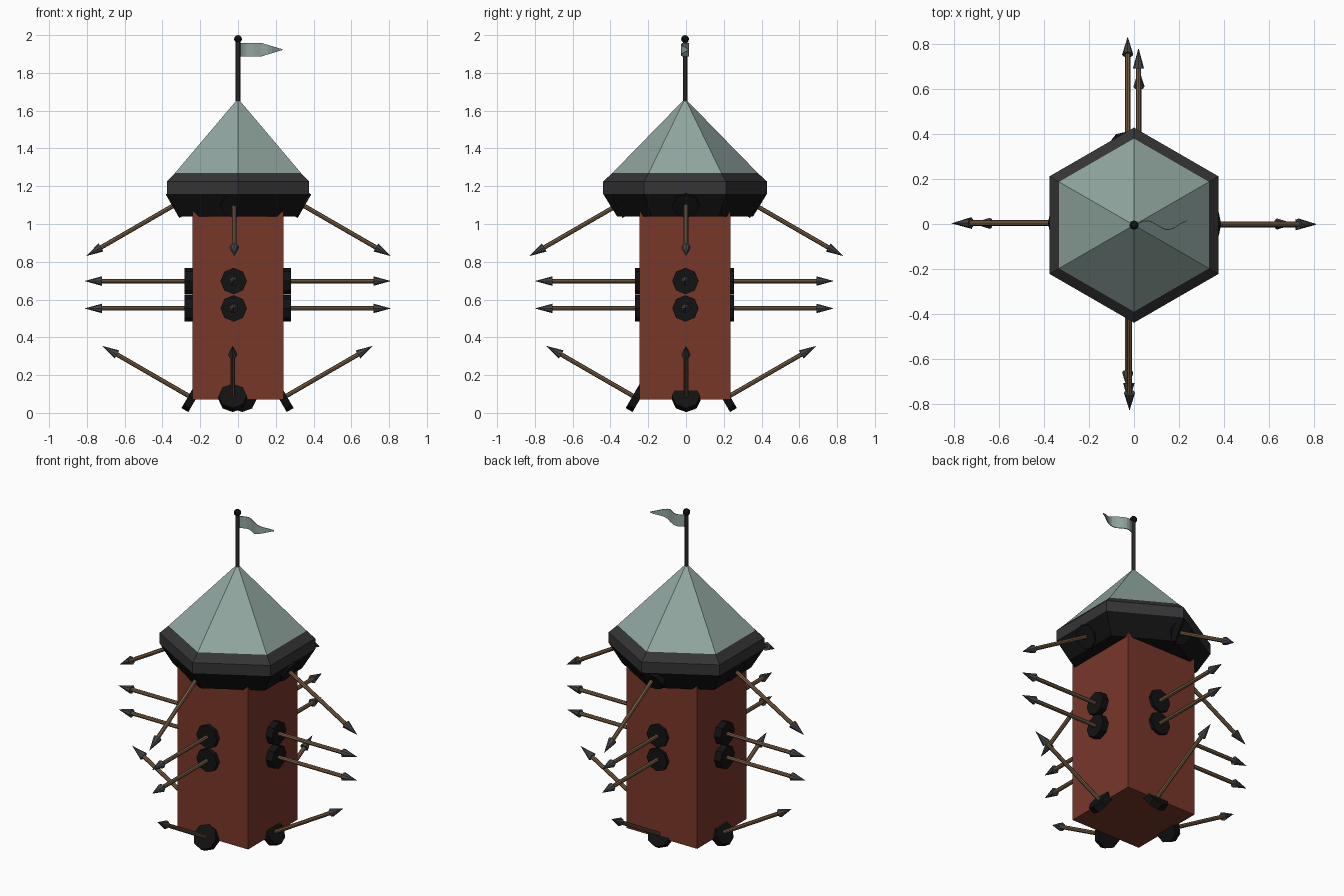
import bpy, bmesh
from math import sin, cos, pi
from mathutils import Vector, Matrix

if "Cube" in bpy.data.objects:
    bpy.data.objects.remove(bpy.data.objects["Cube"])


def mat(name, r, g, b):
    m = bpy.data.materials.new(name)
    m.diffuse_color = (r, g, b, 1)
    m.use_nodes = True
    m.node_tree.nodes["Principled BSDF"].inputs["Base Color"].default_value = m.diffuse_color
    return m


BRICK = mat("brick_red", 0.19, 0.038, 0.022)
ROOF = mat("grey_green", 0.28, 0.38, 0.35)
DARK = mat("dark_grey", 0.035, 0.035, 0.037)
BLACK = mat("black", 0.006, 0.006, 0.006)
WOOD = mat("wood", 0.2, 0.115, 0.06)
STEEL = mat("steel", 0.06, 0.06, 0.065)


def make(name, bm, material):
    bmesh.ops.recalc_face_normals(bm, faces=bm.faces)
    me = bpy.data.meshes.new(name)
    bm.to_mesh(me)
    bm.free()
    me.materials.append(material)
    ob = bpy.data.objects.new(name, me)
    bpy.context.collection.objects.link(ob)
    return ob


def tube(name, a, b, r1, r2, sides, material, spin=0.0):
    """Prism or cone from point a to point b."""
    a, b = Vector(a), Vector(b)
    d = b - a
    bm = bmesh.new()
    m = (Matrix.Translation((a + b) / 2) @ d.to_track_quat('Z', 'Y').to_matrix().to_4x4()
         @ Matrix.Rotation(spin, 4, 'Z'))
    bmesh.ops.create_cone(bm, cap_ends=True, segments=sides, radius1=r1, radius2=r2,
                          depth=d.length, matrix=m)
    return make(name, bm, material)


def hex_rings(name, rings, material):
    """Closed six-sided solid with corners on the y axis; rings are (radius, z)."""
    bm = bmesh.new()
    loops = [[bm.verts.new((r * sin(k * pi / 3), CY + r * cos(k * pi / 3), z))
              for k in range(6)] for r, z in rings]
    for lo, hi in zip(loops, loops[1:]):
        for k in range(6):
            n = (k + 1) % 6
            bm.faces.new((lo[k], lo[n], hi[n], hi[k]))
    bm.faces.new(loops[0])
    bm.faces.new(loops[-1])
    bmesh.ops.remove_doubles(bm, verts=bm.verts, dist=1e-5)
    return make(name, bm, material)


CY = -0.005

# square tower
bm = bmesh.new()
bmesh.ops.create_cube(bm, size=1, matrix=Matrix.Translation((0, CY, 0.585))
                      @ Matrix.Diagonal((0.48, 0.48, 1.03, 1)))
make("tower_body", bm, BRICK)

# roof: flared underside, rim band, pyramid
hex_rings("roof_underside", [(0.36, 1.04), (0.434, 1.16)], BLACK)
hex_rings("roof_rim", [(0.434, 1.16), (0.434, 1.225), (0.385, 1.27)], DARK)
hex_rings("roof_pyramid", [(0.385, 1.27), (0.004, 1.66)], ROOF)

# flag pole with finial
tube("flag_pole", (0, CY, 1.6), (0, CY, 1.97), 0.012, 0.012, 8, DARK)
bm = bmesh.new()
bmesh.ops.create_uvsphere(bm, u_segments=8, v_segments=6, radius=0.021,
                          matrix=Matrix.Translation((0, CY, 1.979)))
make("pole_finial", bm, BLACK)

# waving pennant
bm = bmesh.new()
rows = []
N = 12
for i in range(N + 1):
    t = i / N
    h = 0.036 if t < 0.5 else 0.036 - 0.034 * (t - 0.5) / 0.5
    y = CY + 0.02 * sin(t * 2.4 * pi)
    rows.append([bm.verts.new((0.008 + 0.227 * t, y, 1.923 + s * h)) for s in (-1, 1)])
for p, q in zip(rows, rows[1:]):
    bm.faces.new((p[0], q[0], q[1], p[1]))
flag = make("pennant", bm, ROOF)
sol = flag.modifiers.new("thickness", 'SOLIDIFY')
sol.thickness = 0.004
sol.offset = 0

# arrows with their round sockets
L = 0.55


def arrow(name, tip, out, slope, r):
    d = Vector((out[0] * cos(slope), out[1] * cos(slope), sin(slope)))
    tip = Vector(tip)
    base = tip - d * L
    neck = tip - d * 0.092
    tube(name + "_socket", base - d * 0.021, base + d * 0.021, r, r, 8, BLACK)
    tube(name + "_shaft", base, neck, 0.012, 0.012, 8, WOOD)
    tube(name + "_head", neck, tip, 0.025, 0.0, 8, STEEL)


# side: outward direction, sideways offset of (low, mid, high), tip reach of (low, mid, high)
sides = {
    "right": ((1, 0), (0.0, -0.003, 0.0), (0.715, 0.81, 0.81)),
    "left": ((-1, 0), (0.003, 0.003, 0.005), (0.72, 0.813, 0.805)),
    "front": ((0, -1), (-0.028, -0.023, -0.02), (0.74, 0.80, 0.83)),
    "back": ((0, 1), (0.022, 0.02, -0.028), (0.69, 0.783, 0.833)),
}
for side, (out, off, reach) in sides.items():
    rows = [("low", 0, 0.355, pi / 6, 0.075), ("mid_lower", 1, 0.553, 0, 0.07),
            ("mid_upper", 1, 0.698, 0, 0.07), ("high", 2, 0.83, -pi / 6, 0.072)]
    for label, k, z, slope, r in rows:
        # offset runs along the other horizontal axis
        tip = (out[0] * reach[k] + abs(out[1]) * off[k],
               out[1] * reach[k] + abs(out[0]) * off[k], z)
        arrow(f"{side}_{label}_arrow", tip, out, slope, r)
